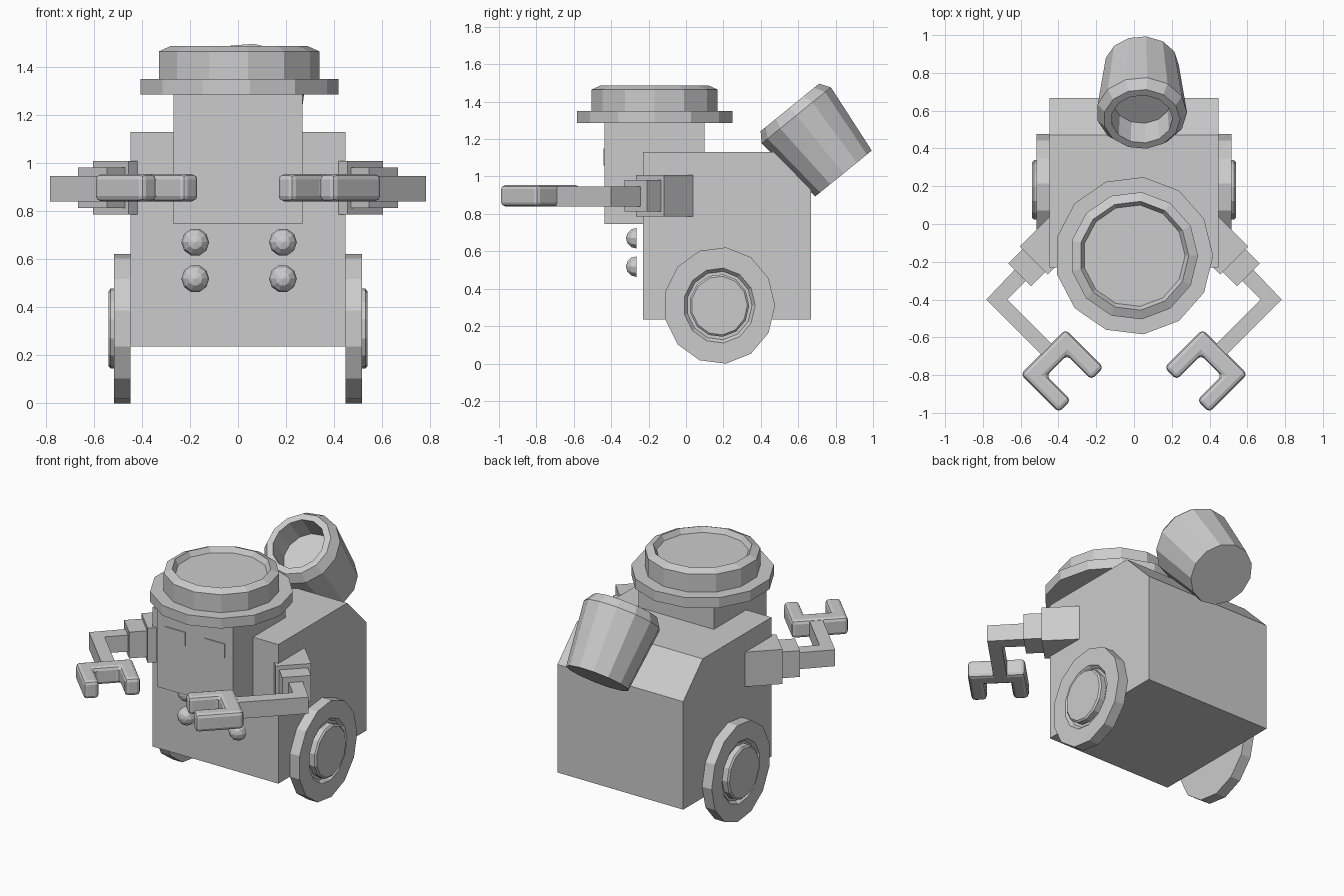
import bpy, bmesh, math
from mathutils import Matrix, Vector

if "Cube" in bpy.data.objects:
    bpy.data.objects.remove(bpy.data.objects["Cube"])

SIDES = 13


def frame(origin, ax, ay, az):
    """Matrix whose local axes are ax, ay, az."""
    m = Matrix((ax, ay, az)).transposed().to_4x4()
    m.translation = Vector(origin)
    return m


def finish(name, bm, mirror=False, bevel=0):
    bmesh.ops.remove_doubles(bm, verts=bm.verts, dist=1e-5)
    bmesh.ops.recalc_face_normals(bm, faces=bm.faces)
    me = bpy.data.meshes.new(name)
    bm.to_mesh(me)
    bm.free()
    ob = bpy.data.objects.new(name, me)
    bpy.context.collection.objects.link(ob)
    if bevel:
        b = ob.modifiers.new("bevel", 'BEVEL')
        b.width, b.segments, b.limit_method = bevel, 2, 'ANGLE'
    if mirror:
        mod = ob.modifiers.new("mirror", 'MIRROR')
        mod.use_mirror_merge = False
    return ob


def lathe(name, profile, m, n=SIDES, mirror=False):
    """Revolve (radius, height) points around local z; both ends are capped."""
    bm = bmesh.new()
    rings = [[bm.verts.new(m @ Vector((r * math.cos(math.tau * i / n),
                                       r * math.sin(math.tau * i / n), h)))
              for i in range(n)] for r, h in profile]
    for a, b in zip(rings, rings[1:]):
        for i in range(n):
            j = (i + 1) % n
            bm.faces.new((a[i], a[j], b[j], b[i]))
    for ring, (r, h) in ((rings[0], profile[0]), (rings[-1], profile[-1])):
        if r > 0:
            bm.faces.new(ring)
    return finish(name, bm, mirror)


def prism(name, pts, h0, h1, m=Matrix(), mirror=False, bevel=0):
    """Extrude a 2D outline along local z."""
    bm = bmesh.new()
    lo = [bm.verts.new(m @ Vector((x, y, h0))) for x, y in pts]
    hi = [bm.verts.new(m @ Vector((x, y, h1))) for x, y in pts]
    bm.faces.new(lo)
    bm.faces.new(hi)
    for i in range(len(pts)):
        j = (i + 1) % len(pts)
        bm.faces.new((lo[i], lo[j], hi[j], hi[i]))
    return finish(name, bm, mirror, bevel)


def rect(x0, x1, y0, y1):
    return [(x0, y0), (x1, y0), (x1, y1), (x0, y1)]


X, Y, Z = (1, 0, 0), (0, 1, 0), (0, 0, 1)

# Body with chamfered upper back edge
prism("body", [(-.23, .235), (.668, .235), (.668, .93), (.47, 1.13), (-.23, 1.13)],
      -.448, .448, frame((0, 0, 0), Y, Z, X))

# Neck block and two thin eye plates
prism("neck", rect(-.268, .268, -.435, .10), .745, 1.29)
prism("eye_plate", rect(.07, .213, -.441, -.43), 1.06, 1.15, mirror=True)

# Stepped round head with a shallow dish on top
lathe("head", [(.419, 1.285), (.419, 1.35), (.339, 1.35), (.339, 1.465),
               (.29, 1.487), (.27, 1.455)], frame((0, -.168, 0), X, Y, Z))

# Wheels, each with a groove around the hub
lathe("wheel", [(.298, .447), (.298, .516), (.192, .516), (.175, .495), (.16, .495),
                (.16, .53), (.15, .539)],
      frame((0, .178, .31), Y, (0, 0, 1.05), X), mirror=True)

# Open tilted bucket on the chamfer
ax = Vector((0, -.63, .776)).normalized()
ay = ax.cross(Vector(X))
lathe("back_bucket", [(.196, 0), (.24, .40), (.203, .455), (.163, .455), (.155, .30)],
      frame((.041, .842, 1.016), X, ay, ax))

# Chest buttons
for i, x in enumerate((-.178, .187)):
    for j, z in enumerate((.67, .518)):
        lathe(f"button_{i}_{j}", [(.058, 0), (.05, .028), (.029, .048), (0, .056)],
              frame((x, -.265, z), X, Z, (0, -1, 0)), n=10)

# Arms: local x points outward-forward, local y is sideways
s = math.sqrt(.5)
out = frame((.53, -.193, 0), (s, -s, 0), (s, s, 0), Z)
prism("shoulder_block", rect(-.25, 0, -.105, .105), .785, 1.008, out, mirror=True)
prism("shoulder_collar", rect(-.02, .107, -.085, .085), .813, .982, out, mirror=True)

# Bent arm
prism("arm", [(.56, -.29), (.62, -.23), (.782, -.40), (.44, -.742), (.384, -.686),
              (.67, -.40)], .84, .946, mirror=True)

# Rounded gripper hand
grip = frame((.4815, -.677, 0), (-s, -s, 0), (s, -s, 0), Z)
prism("gripper", [(0, -.168), (.285, -.168), (.285, -.077), (.103, -.077),
                  (.103, .077), (.285, .077), (.285, .168), (0, .168)],
      .84, .954, grip, mirror=True, bevel=.022)
